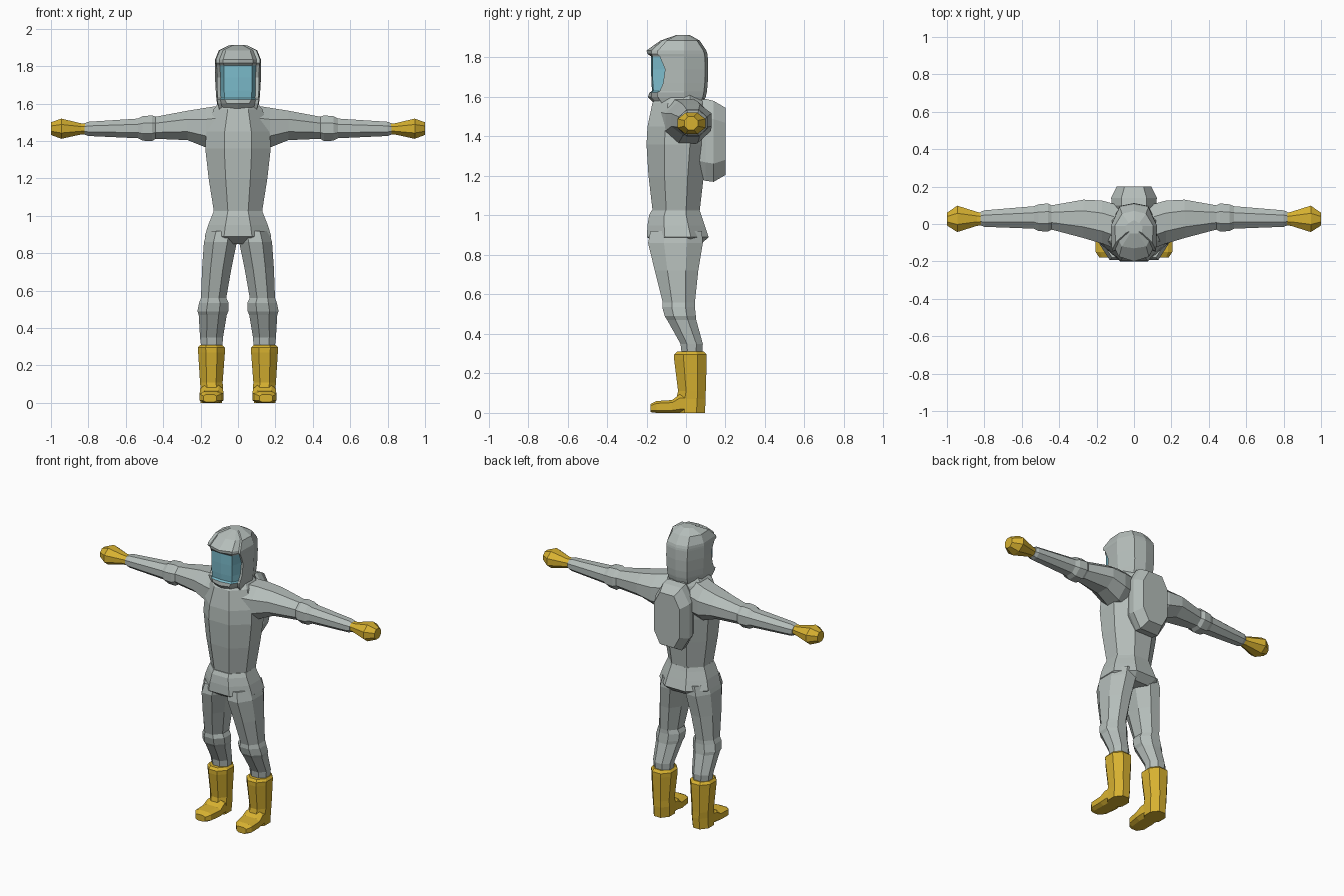
import bpy
import bmesh

if "Cube" in bpy.data.objects:
    bpy.data.objects.remove(bpy.data.objects["Cube"], do_unlink=True)


def make_material(name, red, green, blue):
    mat = bpy.data.materials.new(name)
    mat.use_nodes = True
    colour = (red, green, blue, 1)
    mat.diffuse_color = colour
    mat.node_tree.nodes["Principled BSDF"].inputs["Base Color"].default_value = colour
    return mat


suit_grey = make_material("suit grey", .46, .51, .49)
rubber_yellow = make_material("rubber yellow", .68, .44, .03)
visor_blue = make_material("visor blue", .20, .50, .60)


def skin(name, rings, materials, mirrored=False, face_rule=None):
    """Join closed rings of points into a capped, flat-shaded part."""
    bm = bmesh.new()
    loops = [[bm.verts.new(p) for p in ring] for ring in rings]
    count = len(loops[0])
    for low, high in zip(loops, loops[1:]):
        for i in range(count):
            j = (i + 1) % count
            bm.faces.new((low[i], low[j], high[j], high[i]))
    bm.faces.new(loops[0][::-1])
    bm.faces.new(loops[-1])
    bmesh.ops.recalc_face_normals(bm, faces=bm.faces)
    if face_rule:
        for face in bm.faces:
            face.material_index = face_rule(face.calc_center_median())
    mesh = bpy.data.meshes.new(name)
    bm.to_mesh(mesh)
    bm.free()
    for mat in materials:
        mesh.materials.append(mat)
    obj = bpy.data.objects.new(name, mesh)
    bpy.context.collection.objects.link(obj)
    if mirrored:
        obj.modifiers.new("Mirror", "MIRROR").use_clip = False
    return obj


def octagon(axis, at, u_min, u_max, v_min, v_max, cut=.42):
    """Eight-sided ring filling the given bounds, across the given axis."""
    corners = [(1, -cut), (1, cut), (cut, 1), (-cut, 1),
               (-1, cut), (-1, -cut), (-cut, -1), (cut, -1)]
    points = []
    for a, b in corners:
        u = (u_min + u_max + a * (u_max - u_min)) / 2
        v = (v_min + v_max + b * (v_max - v_min)) / 2
        points.append({"x": (at, u, v), "y": (u, at, v), "z": (u, v, at)}[axis])
    return points


def loft(name, axis, sections, mat, mirrored=False, cut=.42):
    rings = [octagon(axis, *section, cut=cut) for section in sections]
    return skin(name, rings, [mat], mirrored)


def centred(*sections):
    """Expand (height, half width, front, back) to full bounds."""
    return [(z, -w, w, front, back) for z, w, front, back in sections]


# Body: chest and hips
loft("torso", "z", centred(
    (.98, .125, -.165, .065), (1.03, .13, -.17, .07), (1.2, .157, -.19, .09),
    (1.36, .175, -.2, .11), (1.45, .17, -.195, .12), (1.57, .13, -.17, .1),
    (1.61, .1, -.13, .08)), suit_grey)
loft("hips", "z", centred(
    (.85, .13, -.14, .07), (.89, .178, -.198, .115), (.95, .16, -.195, .095),
    (1.0, .14, -.187, .078), (1.025, .13, -.175, .07)), suit_grey)

# Sleeves with a padded elbow band
loft("sleeve", "x", [
    (.08, -.14, .1, 1.36, 1.592), (.17, -.105, .125, 1.365, 1.578),
    (.27, -.075, .13, 1.405, 1.562), (.44, -.03, .1, 1.412, 1.53),
    (.46, -.04, .11, 1.4, 1.537), (.51, -.038, .105, 1.402, 1.533),
    (.535, -.025, .095, 1.415, 1.52), (.8, -.015, .073, 1.427, 1.503),
    (.82, -.008, .065, 1.435, 1.495)], suit_grey, True)
loft("glove", "x", [
    (.8, -.005, .055, 1.437, 1.495), (.84, -.01, .065, 1.435, 1.495),
    (.945, -.043, .098, 1.412, 1.52), (1.0, -.008, .06, 1.433, 1.5)],
    rubber_yellow, True)

# Trouser legs with a knee band
loft("leg", "z", [
    (.28, .085, .195, -.02, .08), (.35, .08, .203, -.028, .085),
    (.47, .06, .21, -.095, .052), (.49, .052, .217, -.108, .05),
    (.535, .05, .208, -.12, .045), (.56, .063, .198, -.118, .045),
    (.72, .035, .192, -.158, .062), (.86, .006, .182, -.192, .085),
    (.92, 0, .165, -.18, .08)], suit_grey, True)

# Rubber boots
loft("boot_shaft", "z", [
    (0, .085, .2, -.05, .095), (.07, .08, .2, -.05, .1),
    (.11, .082, .203, -.04, .1), (.27, .07, .213, -.06, .105),
    (.295, .07, .215, -.06, .105), (.31, .085, .203, -.045, .09)],
    rubber_yellow, True)
loft("boot_foot", "y", [
    (.06, .09, .195, 0, .09), (-.03, .08, .202, 0, .095),
    (-.07, .078, .205, 0, .065), (-.15, .09, .205, 0, .06),
    (-.18, .115, .185, .004, .045)], rubber_yellow, True, cut=.6)

# Air pack on the back
loft("backpack", "y", [
    (.06, -.1, .1, 1.19, 1.58), (.1, -.12, .12, 1.175, 1.59),
    (.14, -.122, .122, 1.17, 1.58), (.2, -.092, .092, 1.205, 1.545)],
    suit_grey, cut=.55)


def hood_ring(z, front, corner, rim, side, back):
    """Mirrored ring: face centre, face corner, visor edge, rim, ear, nape."""
    half = [corner, rim, (rim[0] + .018, rim[1] - .008),
            (side, -.01), (side * .62, back - .015)]
    right = [(x, y, z) for x, y in half]
    left = [(-x, y, z) for x, y in reversed(half)]
    return [(0, front, z)] + right + [(0, back, z)] + left


def is_visor(centre):
    facing = centre.y < -.115 and abs(centre.x) < .094
    return int(facing and 1.625 < centre.z < 1.81)


# Hood with a recessed visor under the brow
skin("hood", [
    hood_ring(1.56, -.155, (.05, -.145), (.08, -.11), .1, .085),
    hood_ring(1.6, -.193, (.06, -.175), (.09, -.135), .112, .1),
    hood_ring(1.622, -.185, (.07, -.175), (.094, -.14), .115, .105),
    hood_ring(1.63, -.172, (.072, -.165), (.092, -.125), .116, .106),
    hood_ring(1.67, -.175, (.074, -.168), (.093, -.108), .119, .11),
    hood_ring(1.74, -.177, (.075, -.17), (.094, -.098), .123, .112),
    hood_ring(1.805, -.176, (.075, -.17), (.096, -.125), .124, .11),
    hood_ring(1.818, -.196, (.08, -.175), (.1, -.14), .124, .108),
    hood_ring(1.835, -.2, (.08, -.175), (.1, -.135), .123, .103),
    hood_ring(1.885, -.13, (.065, -.12), (.08, -.09), .103, .07),
    hood_ring(1.913, -.05, (.02, -.05), (.025, -.04), .045, .02)],
    [suit_grey, visor_blue], face_rule=is_visor)
